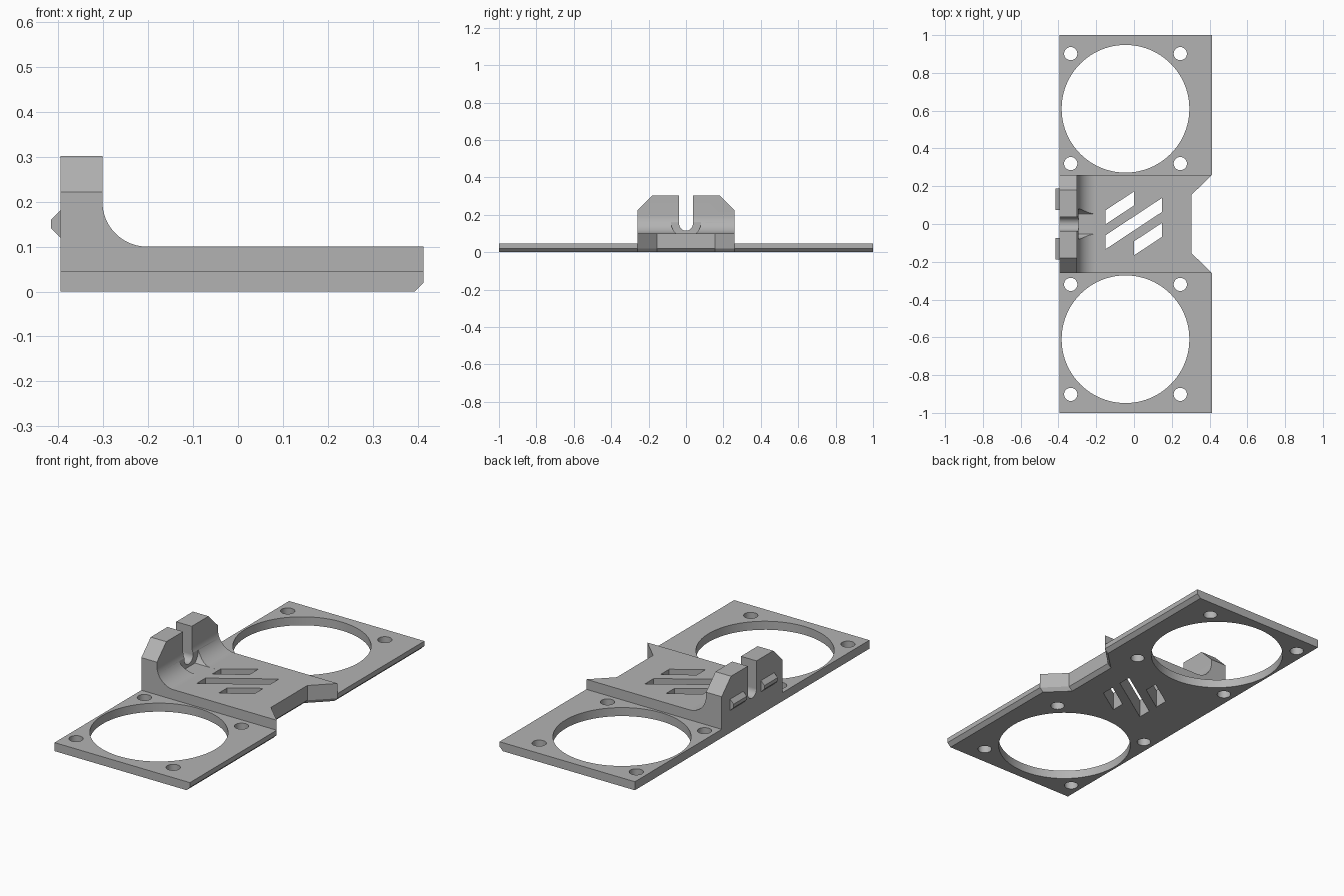
import bpy, bmesh
from math import sin, cos, pi, radians

cube = bpy.data.objects.get("Cube")
if cube:
    bpy.data.objects.remove(cube, do_unlink=True)

grey = bpy.data.materials.new("plain_grey")
grey.use_nodes = True
colour = (0.45, 0.45, 0.45, 1)
grey.diffuse_color = colour
grey.node_tree.nodes["Principled BSDF"].inputs["Base Color"].default_value = colour


def loft(name, rings):
    """Solid from matching rings of 3D points, capped at both ends."""
    bm = bmesh.new()
    loops = [[bm.verts.new(p) for p in ring] for ring in rings]
    n = len(loops[0])
    bm.faces.new(loops[0])
    bm.faces.new(loops[-1])
    for low, high in zip(loops, loops[1:]):
        for i in range(n):
            j = (i + 1) % n
            bm.faces.new((low[i], low[j], high[j], high[i]))
    bmesh.ops.recalc_face_normals(bm, faces=bm.faces)
    mesh = bpy.data.meshes.new(name)
    bm.to_mesh(mesh)
    bm.free()
    mesh.materials.append(grey)
    obj = bpy.data.objects.new(name, mesh)
    bpy.context.collection.objects.link(obj)
    return obj


def prism(name, axis, points, start, end):
    """Extrude a flat outline along x, y or z."""
    place = {"x": lambda a, b, t: (t, a, b),
             "y": lambda a, b, t: (a, t, b),
             "z": lambda a, b, t: (a, b, t)}[axis]
    return loft(name, [[place(a, b, t) for a, b in points] for t in (start, end)])


def arc(cx, cy, r, a0, a1, n):
    return [(cx + r * cos(a0 + (a1 - a0) * i / n), cy + r * sin(a0 + (a1 - a0) * i / n))
            for i in range(n + 1)]


def combine(target, other, operation):
    """Apply a boolean, then drop the helper solid."""
    mod = target.modifiers.new(operation.lower(), "BOOLEAN")
    mod.operation = operation
    mod.solver = "EXACT"
    mod.object = other
    bpy.context.view_layer.objects.active = target
    bpy.ops.object.modifier_apply(modifier=mod.name)
    bpy.data.objects.remove(other, do_unlink=True)


def cut_hole(target, x, y, r, n):
    circle = arc(x, y, r, 0, 2 * pi, n)[:-1]
    combine(target, prism("hole_cutter", "z", circle, -0.1, 0.5), "DIFFERENCE")


BACK, FRONT, WALL, HALF = -0.395, 0.413, -0.302, 0.26

# Long base plate with a chamfered lower edge
bracket = prism("fan_bracket", "y",
                [(BACK, 0), (FRONT - 0.02, 0), (FRONT, 0.02), (FRONT, 0.046), (BACK, 0.046)],
                -1, 1)

# Thick middle block rising through a fillet into the mounting wall
middle = [(BACK, 0.03), (FRONT, 0.03), (FRONT, 0.1)]
middle += arc(WALL + 0.1, 0.2, 0.1, 1.5 * pi, pi, 20)
middle += [(WALL, 0.302), (BACK, 0.302)]
combine(bracket, prism("middle_block", "y", middle, -HALF, HALF), "UNION")

# Notch in the free edge, flared underneath to carry the chamfer round
notch = [(0.305, -0.155), (0.305, 0.155), (0.513, 0.357), (0.513, -0.357)]
layers = [(-0.02, 0.04), (0.02, 0), (0.2, 0)]
combine(bracket, loft("notch_cutter", [[(x - d, y, z) for x, y in notch] for z, d in layers]),
        "DIFFERENCE")

# Sloped upper corners of the wall
for s in (-1, 1):
    corner = [(s * 0.30, 0.182), (s * 0.30, 0.342), (s * 0.14, 0.342)]
    combine(bracket, prism("corner_cutter", "x", corner, -0.5, -0.2), "DIFFERENCE")

# Round-bottomed screw slot, and clearance for the screw head in the fillet
slot = [(-0.037, 0.4)] + arc(0, 0.152, 0.037, pi, 2 * pi, 20) + [(0.037, 0.4)]
combine(bracket, prism("slot_cutter", "x", slot, -0.5, -0.15), "DIFFERENCE")
low = 0.85
head = [(-0.08, 0.25)] + arc(0, 0.16, 0.08, pi, pi + low, 12)
head += arc(0, 0.16, 0.08, 2 * pi - low, 2 * pi, 12) + [(0.08, 0.25)]
combine(bracket, prism("head_cutter", "x", head, -0.294, -0.15), "DIFFERENCE")

# Fan openings and their screw holes
for s in (-1, 1):
    cut_hole(bracket, -0.045, s * 0.61, 0.338, 96)
    for x in (-0.335, 0.245):
        for y in (0.32, 0.902):
            cut_hole(bracket, x, s * y, 0.035, 32)

# Slanted vents through the middle
for x0, x1, offset in ((-0.152, 0, 0.172), (-0.152, 0.148, 0.04), (0, 0.148, -0.092)):
    a, b = offset + 0.66 * x0, offset + 0.66 * x1
    vent = [(x0, a), (x0, a - 0.074), (x1, b - 0.074), (x1, b)]
    combine(bracket, prism("vent_cutter", "z", vent, -0.1, 0.3), "DIFFERENCE")

# Snap ridges on the back of the wall
for s, side in ((-1, "right"), (1, "left")):
    ridge = [(BACK, 0.12), (-0.416, 0.141), (-0.416, 0.16), (BACK, 0.181)]
    prism(side + "_snap_ridge", "y", ridge, s * 0.075, s * 0.188)

# Smooth the round walls and keep the flat faces flat
bpy.ops.object.select_all(action="DESELECT")
bracket.select_set(True)
bpy.context.view_layer.objects.active = bracket
bpy.ops.object.shade_smooth_by_angle(angle=radians(25))
weighted = bracket.modifiers.new("flat_normals", "WEIGHTED_NORMAL")
weighted.keep_sharp = True
